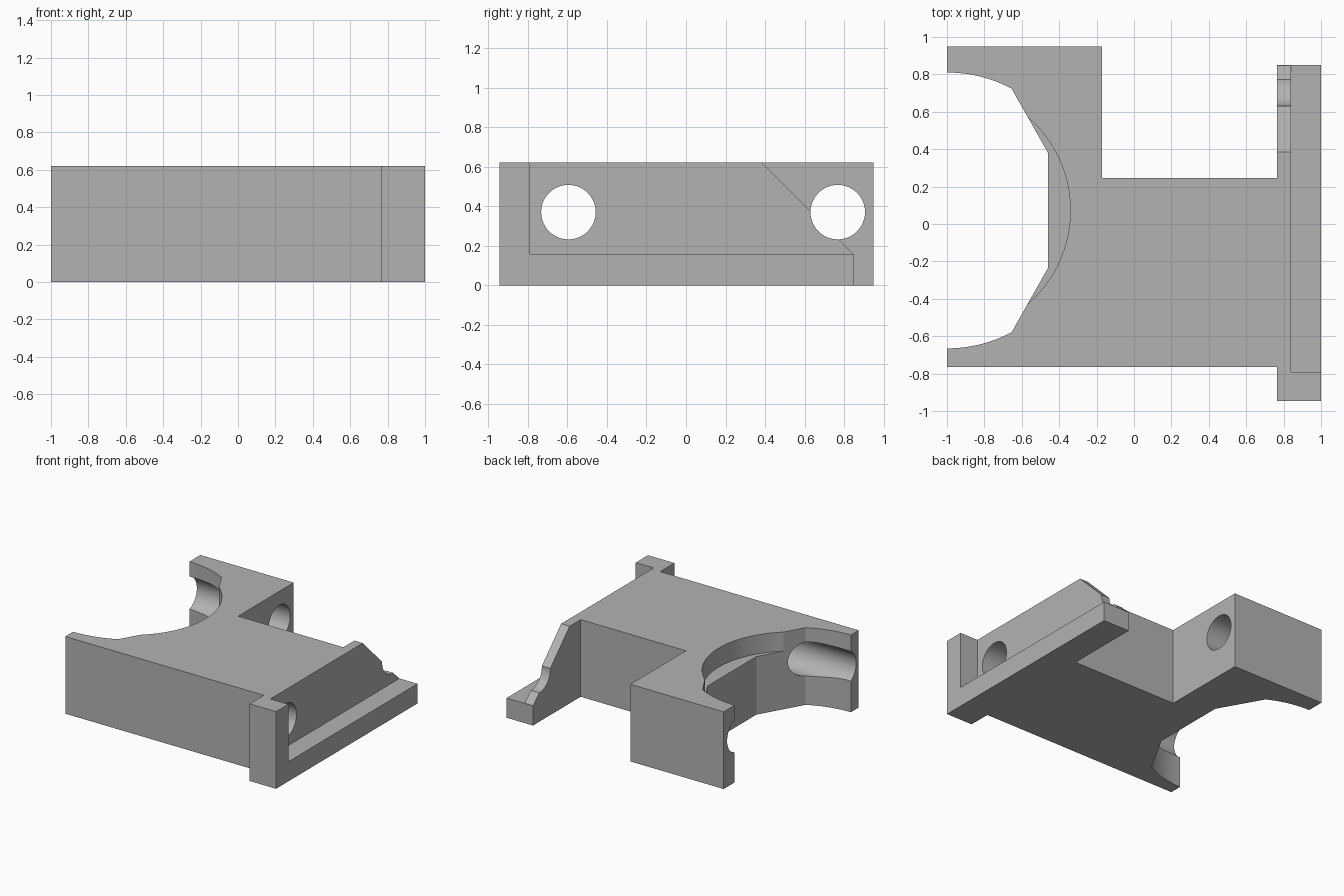
import bpy, bmesh, math
from mathutils import Matrix, Vector

default = bpy.data.objects.get("Cube")
if default:
    bpy.data.objects.remove(default, do_unlink=True)

HEIGHT = 0.62
BORE_Y = 0.0725          # axis of the large half-round recess on the left edge


def extrude(name, points, start, depth, axis="z"):
    """Solid prism from a 2D outline; axis 'x' reads the outline as (y, z)."""
    bm = bmesh.new()
    if axis == "z":
        verts = [bm.verts.new((a, b, start)) for a, b in points]
        step = Vector((0, 0, depth))
    else:
        verts = [bm.verts.new((start, a, b)) for a, b in points]
        step = Vector((depth, 0, 0))
    face = bm.faces.new(verts)
    grown = bmesh.ops.extrude_face_region(bm, geom=[face])["geom"]
    moved = [g for g in grown if isinstance(g, bmesh.types.BMVert)]
    bmesh.ops.translate(bm, vec=step, verts=moved)
    bmesh.ops.recalc_face_normals(bm, faces=bm.faces)
    mesh = bpy.data.meshes.new(name)
    bm.to_mesh(mesh)
    bm.free()
    obj = bpy.data.objects.new(name, mesh)
    bpy.context.collection.objects.link(obj)
    return obj


def circle(cx, cy, r, n):
    return [(cx + r * math.cos(2 * math.pi * i / n),
             cy + r * math.sin(2 * math.pi * i / n)) for i in range(n)]


def cut(target, cutter):
    cutter.hide_render = True
    mod = target.modifiers.new("cut", "BOOLEAN")
    mod.operation = "DIFFERENCE"
    mod.solver = "EXACT"
    mod.object = cutter
    bpy.context.view_layer.objects.active = target
    bpy.ops.object.modifier_apply(modifier=mod.name)
    bpy.data.objects.remove(cutter, do_unlink=True)


# Recess outline: wide arc, then a tapered flat throat, mirrored about its axis
arc_r, arc_end = 0.7375, math.radians(62.1)
upper = []
for i in range(13):
    a = math.pi / 2 + (arc_end - math.pi / 2) * i / 12
    upper.append((-1 + arc_r * math.cos(a), BORE_Y + arc_r * math.sin(a)))
upper.append((-0.46, BORE_Y + 0.308))
lower = [(x, 2 * BORE_Y - y) for x, y in reversed(upper)]

# Main block with back arm and side flange
outline = [(-1, -0.765), (0.765, -0.765), (0.765, -0.945), (1, -0.945),
           (1, 0.85), (0.765, 0.85), (0.765, 0.245), (-0.17, 0.245),
           (-0.17, 0.95), (-1, 0.95)]
body = extrude("bracket_body", outline + upper + lower, 0, HEIGHT)

# Shallow round counterbore above the throat
cut(body, extrude("counterbore", circle(-1, BORE_Y, 0.66, 96), 0.467, 0.4))

# Step in the flange, leaving an end post, a thin rib and a low shelf
step = [(-0.79, 0.158), (1.1, 0.158), (1.1, 0.8), (-0.79, 0.8)]
cut(body, extrude("flange_step", step, 0.84, 0.3, "x"))

# Sloping end of the rib
slope = [(0.285, 0.72), (0.847, 0.158), (1.1, 0.158), (1.1, 0.72)]
cut(body, extrude("rib_slope", slope, 0.7, 0.2, "x"))

# Two through holes along the width
for y in (-0.595, 0.768):
    cut(body, extrude("bolt_hole", circle(y, 0.37, 0.138, 48), -1.2, 2.4, "x"))

# Single grey finish
grey = bpy.data.materials.new("plain_grey")
grey.use_nodes = True
colour = (0.45, 0.45, 0.45, 1)
grey.diffuse_color = colour
grey.node_tree.nodes["Principled BSDF"].inputs["Base Color"].default_value = colour
body.data.materials.clear()
body.data.materials.append(grey)
for poly in body.data.polygons:
    poly.material_index = 0

bpy.ops.object.select_all(action="DESELECT")
body.select_set(True)
bpy.context.view_layer.objects.active = body
bpy.ops.object.shade_smooth_by_angle(angle=math.radians(20))
